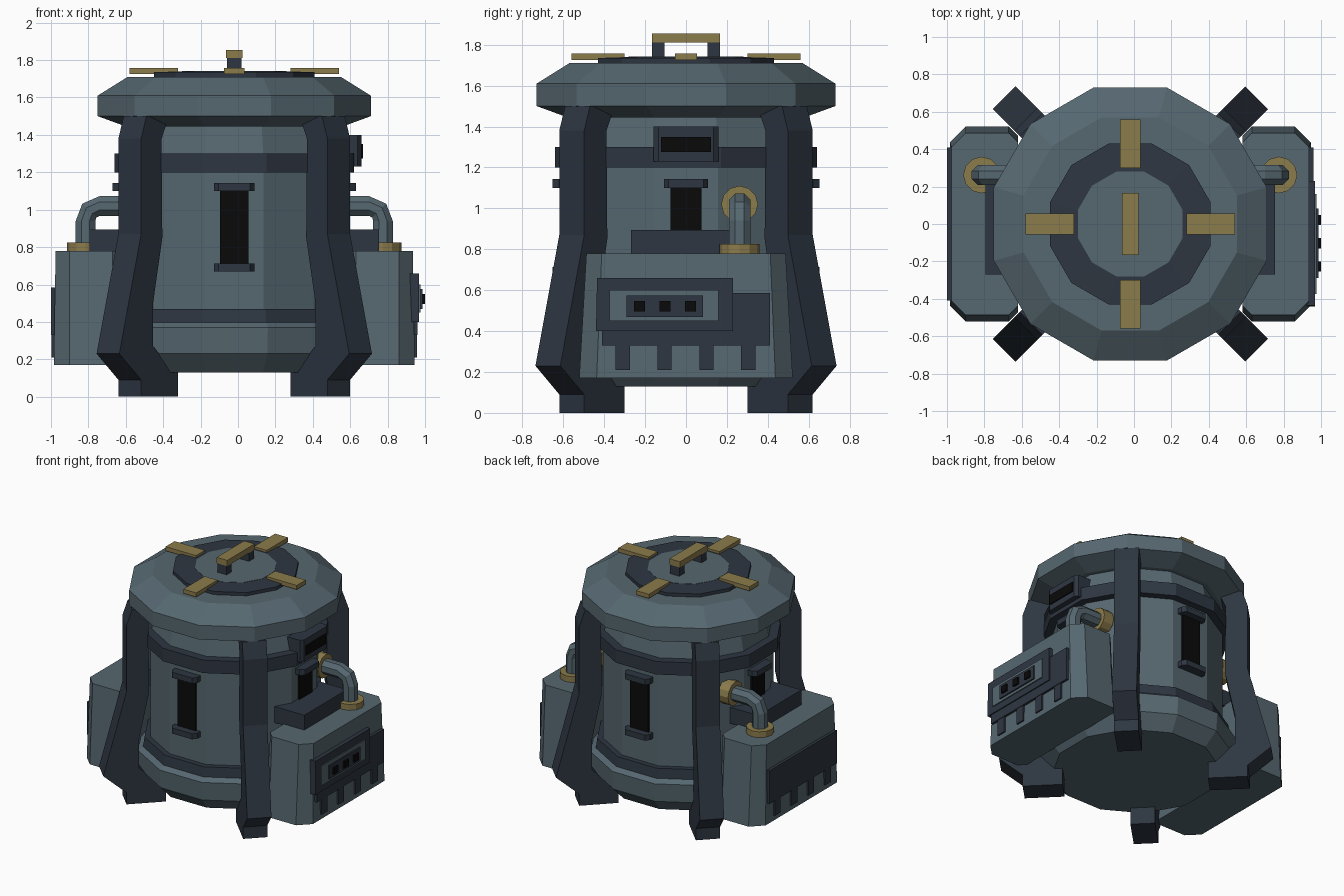
import bpy, bmesh, math
from mathutils import Vector, Matrix

if "Cube" in bpy.data.objects:
    bpy.data.objects.remove(bpy.data.objects["Cube"])

CX = -0.02  # axis of the round body


def material(name, rgb):
    m = bpy.data.materials.new(name)
    m.diffuse_color = (*rgb, 1)
    m.use_nodes = True
    m.node_tree.nodes["Principled BSDF"].inputs["Base Color"].default_value = m.diffuse_color
    return m


STEEL = material("steel blue", (0.093, 0.137, 0.162))
DARK = material("dark navy", (0.027, 0.037, 0.053))
BRASS = material("brass", (0.26, 0.20, 0.072))
BLACK = material("black", (0.003, 0.003, 0.003))


def loft(name, rings, mat, turn=0.0, flip=False, closed=False):
    """Skin a list of equal rings, cap the ends, optionally turn about z or mirror in x."""
    bm = bmesh.new()
    vs = [[bm.verts.new(p) for p in ring] for ring in rings]
    n = len(rings[0])
    pairs = list(zip(vs, vs[1:])) + ([(vs[-1], vs[0])] if closed else [])
    for a, b in pairs:
        for i in range(n):
            j = (i + 1) % n
            bm.faces.new((a[i], a[j], b[j], b[i]))
    if not closed:
        bm.faces.new(vs[0])
        bm.faces.new(vs[-1])
    bm.transform(Matrix.Rotation(turn, 4, 'Z'))
    if flip:
        bm.transform(Matrix.Diagonal((-1, 1, 1, 1)))
    bmesh.ops.recalc_face_normals(bm, faces=bm.faces)
    me = bpy.data.meshes.new(name)
    bm.to_mesh(me)
    bm.free()
    me.materials.append(mat)
    ob = bpy.data.objects.new(name, me)
    ob.location.x = CX
    bpy.context.collection.objects.link(ob)
    return ob


def box(name, x, y, z, mat, **kw):
    ring = lambda h: [(x[0], y[0], h), (x[1], y[0], h), (x[1], y[1], h), (x[0], y[1], h)]
    return loft(name, [ring(z[0]), ring(z[1])], mat, **kw)


def lathe(name, profile, mat, closed=False):
    """Twelve-sided turning; the profile holds (flat-to-centre distance, height)."""
    k = 1 / math.cos(math.pi / 12)
    angles = [math.pi / 12 + i * math.pi / 6 for i in range(12)]
    return loft(name, [[(r * k * math.cos(a), r * k * math.sin(a), z) for a in angles]
                       for r, z in profile], mat, closed=closed)


def collar(name, centre, axis, inner, outer, length, mat, flip):
    """Flanged ring along an axis."""
    rot = Vector((0, 0, 1)).rotation_difference(Vector(axis)).to_matrix()
    prof = [(inner, 0), (outer, 0), (outer, length), (inner, length)]
    rings = []
    for r, h in prof:
        rings.append([Vector(centre) + rot @ Vector((r * math.cos(i * math.pi / 6),
                      r * math.sin(i * math.pi / 6), h)) for i in range(12)])
    loft(name, rings, mat, flip=flip, closed=True)


# Round tank, its bands and the lid
lathe("tank", [(0.585, 0.38), (0.585, 1.25), (0.545, 1.47)], STEEL)
lathe("tank_base", [(0.57, 0.13), (0.66, 0.23), (0.67, 0.37), (0.63, 0.40)], STEEL)
lathe("lower_band", [(0.57, 0.395), (0.635, 0.395), (0.625, 0.47), (0.57, 0.47)], DARK, True)
lathe("upper_band", [(0.55, 1.20), (0.64, 1.20), (0.64, 1.30), (0.55, 1.30)], DARK, True)
lathe("lid", [(0.58, 1.445), (0.73, 1.50), (0.73, 1.61), (0.57, 1.71)], STEEL)
lathe("lid_ring", [(0.28, 1.70), (0.43, 1.70), (0.43, 1.735), (0.28, 1.74)], DARK, True)
lathe("lid_disc", [(0.28, 1.70), (0.28, 1.742)], STEEL)

# Lid handle
box("handle_grip", (-0.045, 0.045), (-0.167, 0.167), (1.81, 1.855), BRASS)
for s in (-1, 1):
    y = sorted((s * 0.105, s * 0.167))
    box("handle_post", (-0.04, 0.04), y, (1.73, 1.81), DARK)

# Parts repeated on the four faces: lid clasps and slot vents
for i in range(4):
    a = i * math.pi / 2
    box("lid_clasp", (0.30, 0.56), (-0.055, 0.055), (1.725, 1.757), BRASS, turn=a)
    box("vent_slot", (0.55, 0.60), (-0.077, 0.077), (0.70, 1.11), BLACK, turn=a)
    for z in (0.67, 1.10):
        c = lambda h: [(0.55, -0.108, h), (0.62, -0.108, h), (0.652, -0.085, h),
                       (0.652, 0.085, h), (0.62, 0.108, h), (0.55, 0.108, h)]
        loft("vent_cap", [c(z), c(z + 0.043)], DARK, turn=a)

# Four bent legs on the diagonals, as (distance, height) outlines
LEG = [(0.75, 1.50), (0.79, 1.38), (0.79, 0.87), (0.88, 0.52), (0.955, 0.23), (0.79, 0.09),
       (0.79, 0), (0.51, 0), (0.51, 0.13), (0.62, 0.20), (0.70, 0.27), (0.70, 0.50),
       (0.63, 0.85), (0.635, 1.38), (0.58, 1.50)]
for i in range(4):
    loft("leg", [[(r, w, z) for r, z in LEG] for w in (-0.086, 0.086)], DARK,
         turn=math.pi / 4 + i * math.pi / 2)


def chamfered(x0, x1, hy, c, z):
    d = 0.05
    return [(x0, -hy + d, z), (x0 + d, -hy, z), (x1 - c, -hy, z), (x1, -hy + c, z),
            (x1, hy - c, z), (x1 - c, hy, z), (x0 + d, hy, z), (x0, hy - d, z)]


# Side tanks with shelf, pipe, front plate and teeth
for flip in (False, True):
    loft("side_box", [chamfered(0.60, 0.965, 0.522, 0.085, 0.17),
                      chamfered(0.60, 0.955, 0.487, 0.075, 0.78)], STEEL, flip=flip)
    box("side_shelf", (0.50, 0.775), (-0.27, 0.25), (0.77, 0.895), DARK, flip=flip)
    box("side_plate", (0.94, 0.98), (-0.41, 0.41), (0.33, 0.585), DARK, flip=flip)
    for y in (-0.31, -0.105, 0.10, 0.305):
        box("plate_tooth", (0.94, 0.976), (y - 0.035, y + 0.035), (0.21, 0.33), DARK, flip=flip)

    # Elbow pipe, each ring given by centre and tilt
    px, py, pr = 0.795, 0.262, 0.057
    rings = []
    for x, z, tilt in ((px, 0.78, 0), (px, 0.94, 0), (0.775, 0.995, 45),
                       (0.72, 1.02, 90), (0.50, 1.02, 90)):
        t = math.radians(tilt)
        rings.append([(x + pr * math.cos(a) * math.cos(t), py + pr * math.sin(a),
                       z + pr * math.cos(a) * math.sin(t))
                      for a in (k * math.pi / 4 + math.pi / 8 for k in range(8))])
    loft("pipe", rings, STEEL, flip=flip)
    collar("pipe_foot_collar", (px, py, 0.775), (0, 0, 1), 0.05, 0.098, 0.05, BRASS, flip)
    collar("pipe_wall_collar", (0.50, py, 1.02), (1, 0, 0), 0.05, 0.09, 0.085, BRASS, flip)

# Control panel on the right side
PANEL = [(-0.44, 0.40), (0.23, 0.40), (0.23, 0.66), (-0.435, 0.66)]
loft("control_panel", [[(x, y, z) for y, z in PANEL] for x in (0.94, 0.988)], DARK)
box("display_frame", (0.96, 0.996), (-0.375, 0.16), (0.45, 0.60), STEEL)
box("display", (0.96, 1.006), (-0.29, 0.083), (0.47, 0.575), DARK)
for y in (-0.228, -0.103, 0.022):
    box("button", (0.98, 1.02), (y - 0.027, y + 0.027), (0.495, 0.548), BLACK)

# Gauge box on the upper right side
GAUGE = [(0.55, -0.16), (0.66, -0.16), (0.68, -0.135), (0.68, 0.135), (0.66, 0.16), (0.55, 0.16)]
loft("gauge_box", [[(x, y, z) for x, y in GAUGE] for z in (1.23, 1.40)], DARK)
box("gauge_window", (0.67, 0.688), (-0.122, 0.122), (1.275, 1.35), BLACK)
